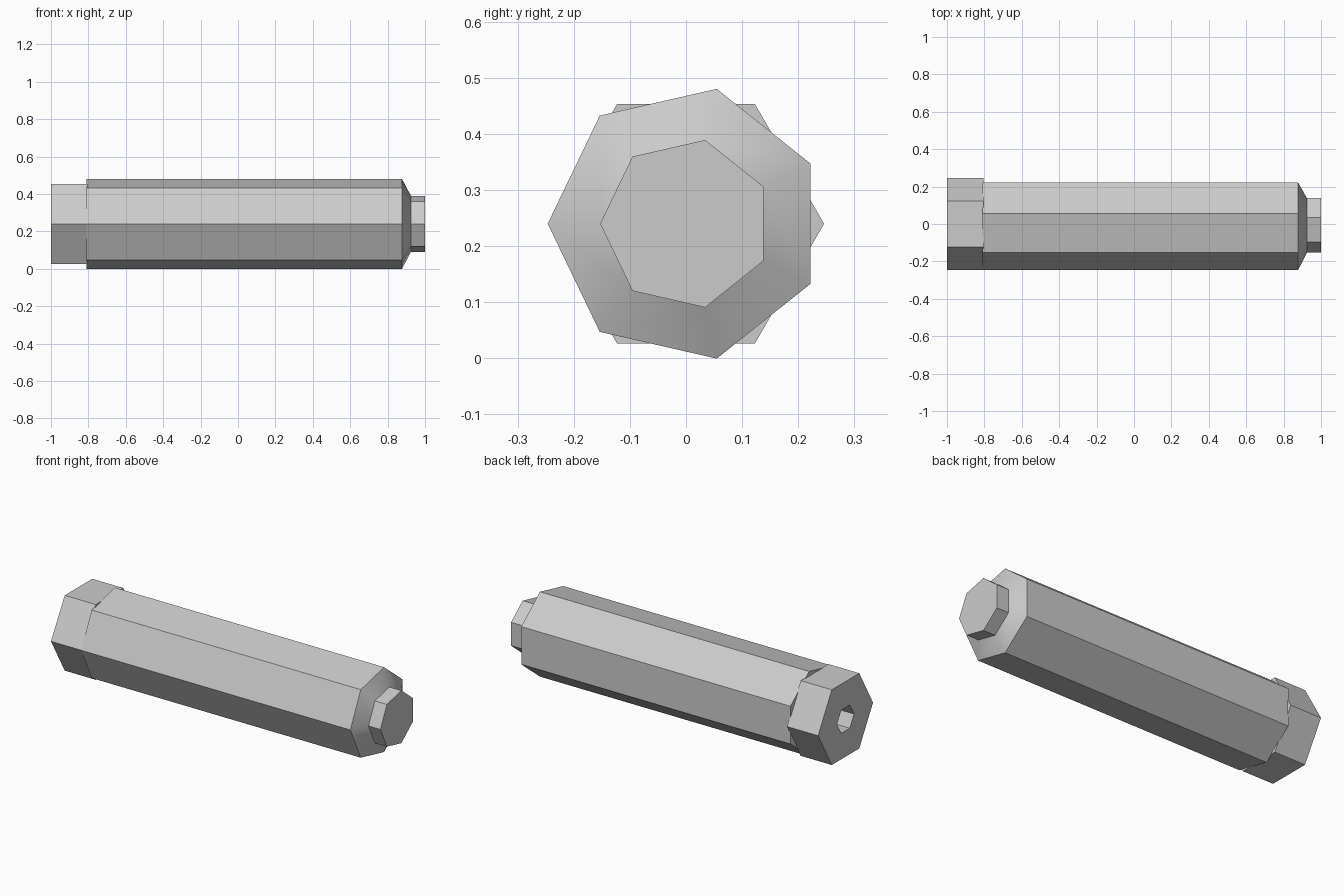
import bpy, bmesh, math

cube = bpy.data.objects.get("Cube")
if cube:
    bpy.data.objects.remove(cube)

AXIS_HEIGHT = 0.24

grey = bpy.data.materials.new("plain_grey")
grey.use_nodes = True
colour = (0.6, 0.6, 0.6, 1)
grey.diffuse_color = colour
grey.node_tree.nodes["Principled BSDF"].inputs["Base Color"].default_value = colour


def prism(name, sides, profile):
    """Loft regular polygons along x from (x, radius) pairs and cap both ends."""
    bm = bmesh.new()
    rings = []
    for x, r in profile:
        angles = [math.pi + math.tau * i / sides for i in range(sides)]
        rings.append([bm.verts.new((x, r * math.cos(a), r * math.sin(a))) for a in angles])
    for a, b in zip(rings, rings[1:]):
        for i in range(sides):
            j = (i + 1) % sides
            bm.faces.new((a[i], a[j], b[j], b[i]))
    bm.faces.new(rings[0])
    bm.faces.new(rings[-1])
    bmesh.ops.recalc_face_normals(bm, faces=bm.faces)
    mesh = bpy.data.meshes.new(name)
    bm.to_mesh(mesh)
    bm.free()
    mesh.materials.append(grey)
    obj = bpy.data.objects.new(name, mesh)
    obj.location.z = AXIS_HEIGHT
    bpy.context.collection.objects.link(obj)
    bpy.ops.object.select_all(action="DESELECT")
    obj.select_set(True)
    bpy.context.view_layer.objects.active = obj
    bpy.ops.object.shade_smooth_by_angle(angle=math.radians(30))
    return obj


# Seven-sided barrel with chamfered shoulder and narrow tip
prism("barrel", 7, [(-0.81, 0.2465), (0.877, 0.2465), (0.925, 0.153), (1, 0.153)])

# Six-sided end collar with a hexagonal socket
prism("socket_collar", 6, [(-0.82, 0.076), (-1, 0.076), (-1, 0.246), (-0.805, 0.246)])
